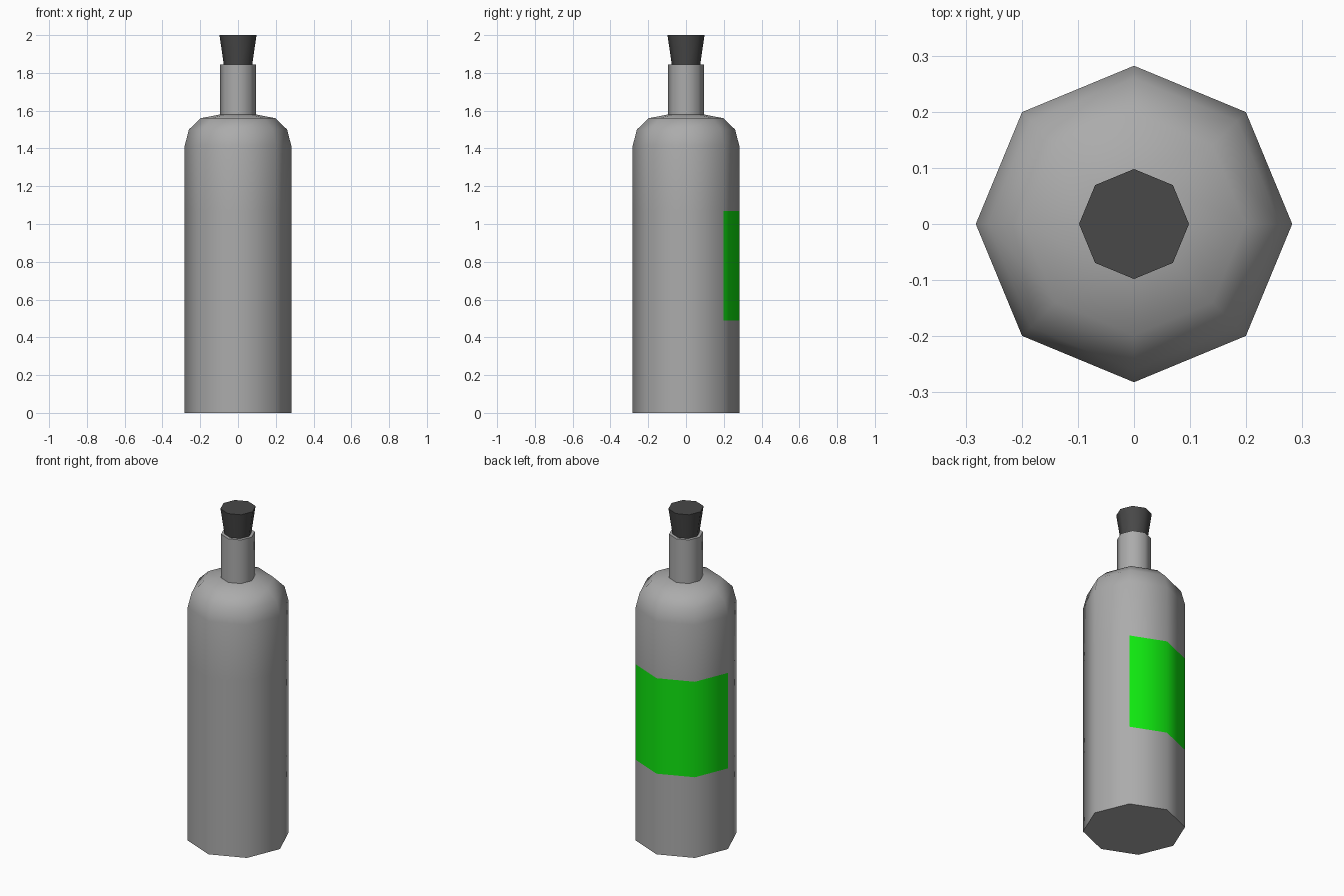
import bpy, bmesh, math

if "Cube" in bpy.data.objects:
    bpy.data.objects.remove(bpy.data.objects["Cube"])

SIDES = 8


def make_material(name, rgb):
    mat = bpy.data.materials.new(name)
    mat.use_nodes = True
    colour = (*rgb, 1.0)
    mat.diffuse_color = colour
    bsdf = mat.node_tree.nodes["Principled BSDF"]
    bsdf.inputs["Base Color"].default_value = colour
    bsdf.inputs["Roughness"].default_value = 0.7
    return mat


def lathe(name, profile, materials):
    """Turn a (radius, height) profile into a closed eight-sided solid."""
    bm = bmesh.new()
    rings = []
    for radius, z in profile:
        ring = []
        for i in range(SIDES):
            a = 2 * math.pi * i / SIDES
            ring.append(bm.verts.new((radius * math.cos(a), radius * math.sin(a), z)))
        rings.append(ring)
    for low, high in zip(rings, rings[1:]):
        for i in range(SIDES):
            j = (i + 1) % SIDES
            bm.faces.new((low[i], low[j], high[j], high[i]))
    bm.faces.new(rings[0][::-1])
    bm.faces.new(rings[-1])
    mesh = bpy.data.meshes.new(name)
    bm.to_mesh(mesh)
    bm.free()
    for mat in materials:
        mesh.materials.append(mat)
    obj = bpy.data.objects.new(name, mesh)
    bpy.context.collection.objects.link(obj)
    bpy.ops.object.select_all(action="DESELECT")
    obj.select_set(True)
    bpy.context.view_layer.objects.active = obj
    bpy.ops.object.shade_smooth_by_angle(angle=math.radians(50))
    return obj


grey = make_material("bottle grey", (0.41, 0.41, 0.41))
green = make_material("label green", (0.005, 0.8, 0.005))
dark = make_material("stopper dark grey", (0.065, 0.065, 0.065))

# Bottle: straight body, rounded shoulder and neck
LABEL_LOW, LABEL_HIGH = 0.49, 1.07
bottle = lathe("bottle", [
    (0.282, 0), (0.282, LABEL_LOW), (0.282, LABEL_HIGH), (0.282, 1.415),
    (0.26, 1.5), (0.198, 1.56), (0.094, 1.58), (0.094, 1.845),
], [grey, green])

# Label: three neighbouring body faces at the back
for face in bottle.data.polygons:
    c = face.center
    angle = math.degrees(math.atan2(c.y, c.x))
    on_side = abs(face.normal.z) < 0.1
    if on_side and LABEL_LOW < c.z < LABEL_HIGH and 45 < angle < 180:
        face.material_index = 1

# Stopper: widens towards the top
lathe("stopper", [(0.074, 1.835), (0.098, 2.0)], [dark])
